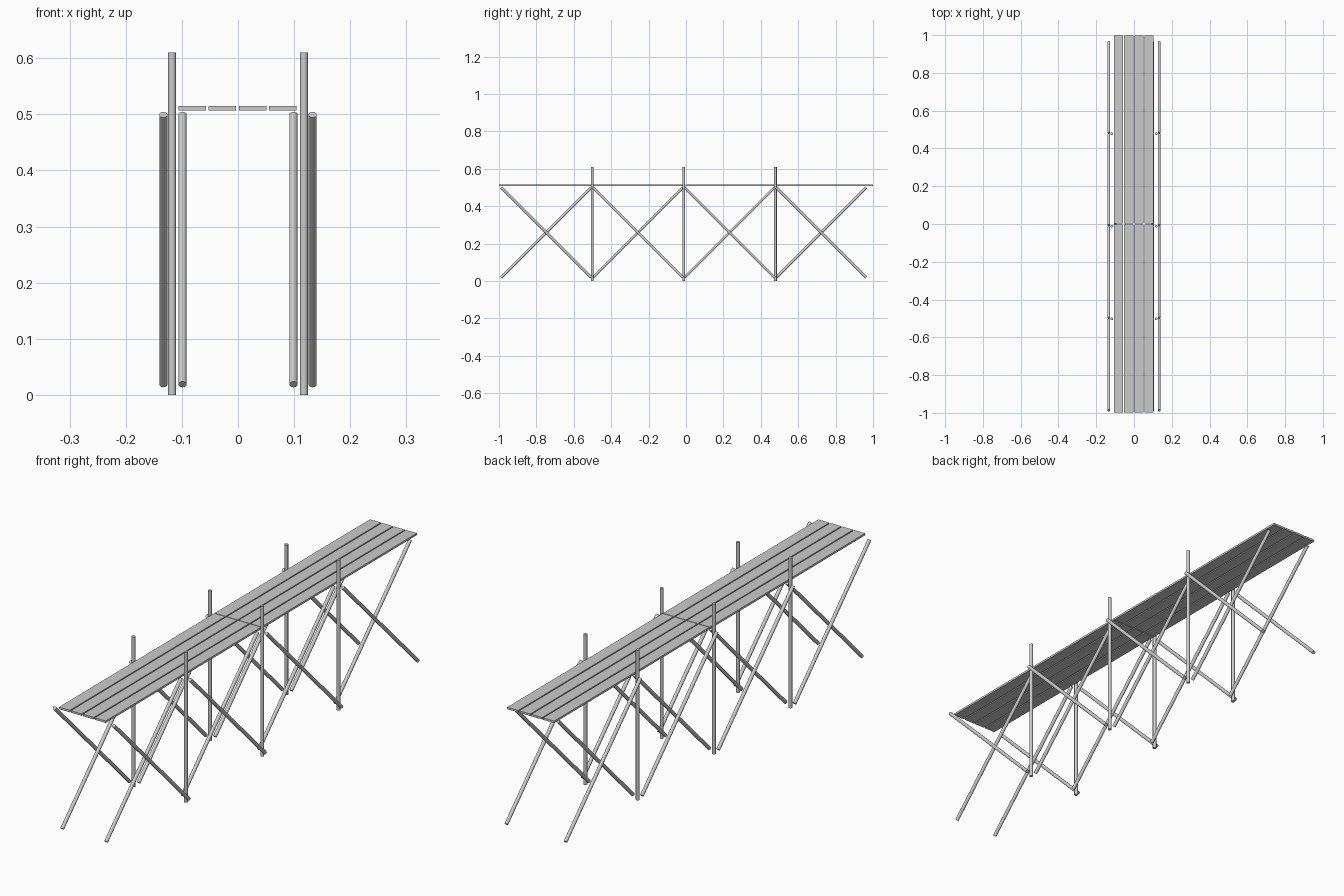
import bpy
from math import pi

if "Cube" in bpy.data.objects:
    bpy.data.objects.remove(bpy.data.objects["Cube"])

R = 0.0072          # pole radius
PITCH = 0.49        # bay spacing
BAYS = [-0.747 + PITCH * i for i in range(4)]


def pole(name, loc, length, tilt=0.0):
    bpy.ops.mesh.primitive_cylinder_add(vertices=20, radius=R, depth=length,
                                        location=loc, rotation=(tilt, 0, 0))
    bpy.context.object.name = name
    bpy.ops.object.shade_smooth_by_angle()


def plank(name, loc, size):
    bpy.ops.mesh.primitive_cube_add(size=1, location=loc)
    ob = bpy.context.object
    ob.name = name
    ob.scale = size


# Walkway: four boards wide, two lengths meeting at the middle
for i in range(4):
    x = -0.0815 + 0.0538 * i
    for y in (-0.5, 0.5):
        plank("deck_plank", (x, y, 0.511), (0.049, 0.997, 0.008))

for side in (-1, 1):
    # Upright posts rising above the deck
    for a, b in zip(BAYS, BAYS[1:]):
        pole("post", (side * 0.1175, (a + b) / 2, 0.305), 0.61)
    # Crossed braces, one outside and one inside the posts
    for y in BAYS:
        pole("outer_brace", (side * 0.133, y, 0.259), 0.68, pi / 4)
        pole("inner_brace", (side * 0.0988, y, 0.259), 0.68, -pi / 4)
